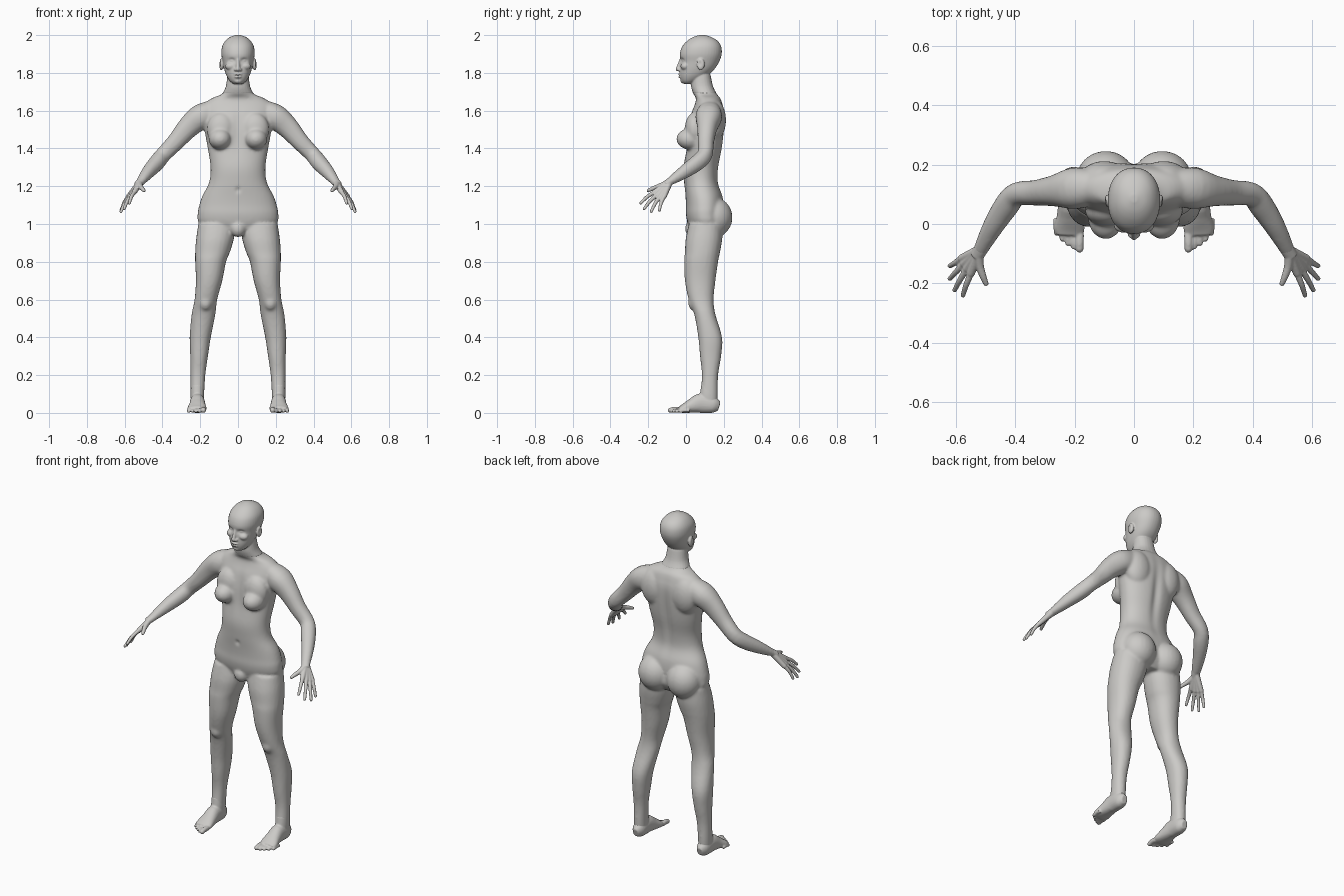
import bpy
import bmesh
from math import cos, sin, exp, pi, copysign
from mathutils import Vector, Matrix

default_cube = bpy.data.objects.get("Cube")
if default_cube:
    bpy.data.objects.remove(default_cube, do_unlink=True)

# One plain grey clay material
clay = bpy.data.materials.new("warm grey clay")
clay.use_nodes = True
clay.diffuse_color = (0.6, 0.59, 0.57, 1)
shader = next(n for n in clay.node_tree.nodes if n.type == "BSDF_PRINCIPLED")
shader.inputs["Base Color"].default_value = clay.diffuse_color
shader.inputs["Roughness"].default_value = 0.7


def spline(rows, steps=4):
    """Smoothly interpolate section rows."""
    p = [Vector(r) for r in rows]
    p = [p[0]] + p + [p[-1]]
    out = []
    for a, b, c, d in zip(p, p[1:], p[2:], p[3:]):
        for i in range(steps):
            t = i / steps
            out.append(b + (c - a) * (t / 2)
                       + (a * 2 - b * 5 + c * 4 - d) * (t * t / 2)
                       + (b * 3 - a - c * 3 + d) * (t ** 3 / 2))
    return out + [p[-1]]


def tube(bm, rows, level=False, sides=24):
    """Loft oval sections (x, y, z, width radius, depth radius)."""
    rows = spline(rows)
    rings = []
    for i, row in enumerate(rows):
        before, after = rows[max(i - 1, 0)], rows[min(i + 1, len(rows) - 1)]
        n = Vector((0, 0, 1)) if level else (after - before).to_3d().normalized()
        ref = Vector((0, 1, 0)) if level else Vector((0, 0, 1))
        v = (ref - n * ref.dot(n)).normalized()
        u = v.cross(n)
        ring = []
        for k in range(sides):
            c, s = cos(2 * pi * k / sides), sin(2 * pi * k / sides)
            c, s = (copysign(abs(q) ** 0.92, q) for q in (c, s))
            ring.append(bm.verts.new(row.to_3d() + u * (c * row[3]) + v * (s * row[4])))
        rings.append(ring)
    for a, b in zip(rings, rings[1:]):
        for k in range(sides):
            j = (k + 1) % sides
            bm.faces.new((a[k], a[j], b[j], b[k]))
    bm.faces.new(rings[0][::-1])
    bm.faces.new(rings[-1])


def blob(bm, centre, radii):
    matrix = Matrix.Translation(centre) @ Matrix.Diagonal((*radii, 1))
    bmesh.ops.create_uvsphere(bm, u_segments=24, v_segments=16, radius=1, matrix=matrix)


def digit(bm, points, radius, tip):
    """Finger or toe with a rounded end."""
    last = len(points) - 1
    tube(bm, [(*p, *[radius + (tip - radius) * i / last] * 2)
              for i, p in enumerate(points)], sides=12)
    blob(bm, points[-1], [tip] * 3)


def flip(bm, geom):
    bmesh.ops.scale(bm, vec=(-1, 1, 1), verts=[g for g in geom if isinstance(g, bmesh.types.BMVert)])
    bmesh.ops.reverse_faces(bm, faces=[g for g in geom if isinstance(g, bmesh.types.BMFace)])


def mirror(bm):
    whole = bm.verts[:] + bm.edges[:] + bm.faces[:]
    flip(bm, bmesh.ops.duplicate(bm, geom=whole)["geom"])


def push(mesh, centre, reach, offset):
    """Soft sculpting stroke."""
    centre, offset = Vector(centre), Vector(offset)
    for v in mesh.vertices:
        d = sum(((a - b) / r) ** 2 for a, b, r in zip(v.co, centre, reach))
        if d < 9:
            v.co += offset * exp(-d)


def finish(name, bm, voxel, smoothing):
    """Fuse the overlapping forms into one skin."""
    mesh = bpy.data.meshes.new(name)
    bm.to_mesh(mesh)
    bm.free()
    obj = bpy.data.objects.new(name, mesh)
    bpy.context.collection.objects.link(obj)
    remesh = obj.modifiers.new("fuse", "REMESH")
    remesh.mode = "VOXEL"
    remesh.voxel_size = voxel
    relax = obj.modifiers.new("relax", "SMOOTH")
    relax.factor = 0.5
    relax.iterations = smoothing
    bpy.context.view_layer.update()
    graph = bpy.context.evaluated_depsgraph_get()
    skin = bpy.data.meshes.new_from_object(obj.evaluated_get(graph))
    obj.modifiers.clear()
    obj.data = skin
    skin.name = name
    skin.materials.clear()
    skin.materials.append(clay)
    skin.shade_smooth()
    return skin


# Body: one leg, arm, breast and buttock, mirrored, then the torso
bm = bmesh.new()
tube(bm, [(.11, .105, 1.0, .1, .09), (.122, .095, .92, .1, .097),
          (.135, .087, .85, .092, .093), (.145, .08, .8, .082, .09),
          (.153, .075, .7, .07, .081), (.17, .08, .6, .06, .066),
          (.183, .1, .52, .063, .056), (.2, .128, .4, .056, .063),
          (.206, .13, .3, .047, .056), (.212, .127, .2, .039, .043),
          (.215, .122, .1, .036, .046), (.215, .12, .04, .034, .045)], level=True)
blob(bm, (.172, .045, .585), (.035, .034, .045))
tube(bm, [(.13, .125, 1.585, .06, .07), (.2, .12, 1.565, .07, .068),
          (.265, .112, 1.51, .053, .058), (.33, .105, 1.435, .043, .047),
          (.395, .1, 1.368, .04, .042), (.43, .06, 1.325, .042, .042),
          (.475, -.01, 1.275, .035, .035), (.515, -.085, 1.225, .025, .021),
          (.522, -.1, 1.217, .021, .017)])
blob(bm, (.095, .022, 1.45), (.06, .073, .056))
blob(bm, (.09, .045, 1.5), (.075, .052, .09))
blob(bm, (.095, .15, 1.035), (.1, .096, .105))
blob(bm, (.1, .15, 1.55), (.085, .062, .11))
mirror(bm)
torso = [(.95, .1, .08, .07), (1.0, .105, .2, .095), (1.05, .1, .214, .1),
         (1.1, .1, .205, .1), (1.15, .095, .188, .098), (1.22, .08, .153, .09),
         (1.3, .08, .145, .093), (1.4, .097, .16, .095), (1.5, .105, .178, .098),
         (1.58, .115, .19, .09), (1.63, .12, .185, .075), (1.665, .118, .14, .065),
         (1.69, .1, .082, .062), (1.73, .085, .064, .058), (1.79, .08, .056, .05)]
tube(bm, [(0, y, z, w, d) for z, y, w, d in torso], level=True, sides=40)
blob(bm, (0, .035, .975), (.042, .04, .045))
body = finish("body", bm, .008, 6)
push(body, (0, .2, 1.4), (.025, .07, .17), (0, -.012, 0))
push(body, (0, 0, 1.5), (.025, .05, .1), (0, .008, 0))
push(body, (0, -.015, 1.18), (.012, .03, .014), (0, .008, 0))

# Head: skull and neck lofts, ears and facial features
bm = bmesh.new()
for x in (-1, 1):
    blob(bm, (x * .088, .078, 1.845), (.012, .021, .032))
    blob(bm, (x * .012, -.036, 1.817), (.009, .011, .008))
    blob(bm, (x * .036, -.004, 1.835), (.032, .025, .022))
skull = [(1.742, .01, .024, .022), (1.757, .02, .043, .045), (1.785, .04, .061, .073),
         (1.82, .059, .073, .092), (1.86, .073, .081, .103), (1.9, .078, .088, .111),
         (1.94, .083, .084, .103), (1.97, .087, .067, .08), (1.99, .086, .042, .047),
         (2.001, .086, .01, .012)]
tube(bm, [(0, y, z, w, d) for z, y, w, d in skull], level=True, sides=40)
tube(bm, [(0, y, z, w, d) for z, y, w, d in torso[-3:]], level=True)
digit(bm, [(0, -.026, 1.875), (0, -.035, 1.845), (0, -.043, 1.82)], .007, .012)
blob(bm, (0, -.03, 1.792), (.022, .013, .006))
blob(bm, (0, -.029, 1.779), (.02, .012, .007))
blob(bm, (0, -.015, 1.758), (.022, .014, .014))
head = finish("head", bm, .004, 5)
for x in (-1, 1):
    push(head, (x * .033, -.022, 1.866), (.017, .025, .011), (0, .012, 0))
    push(head, (x * .034, -.015, 1.865), (.01, .025, .006), (0, -.007, 0))
    push(head, (x * .099, .073, 1.85), (.02, .01, .016), (-x * .007, 0, 0))
push(head, (0, -.04, 1.7855), (.018, .02, .003), (0, .004, 0))

# Hands and feet, one pass for each side
wrist = Vector((.515, -.085, 1.225))
fingers = [((.548, -.165, 1.17), (.575, -.24, 1.11)),
           ((.562, -.15, 1.157), (.603, -.222, 1.08)),
           ((.572, -.133, 1.15), (.619, -.184, 1.066)),
           ((.579, -.115, 1.147), (.619, -.141, 1.073))]
for side, sign in (("left", 1), ("right", -1)):
    bm = bmesh.new()
    for knuckle, tip in fingers:
        knuckle, tip = Vector(knuckle), Vector(tip)
        root = wrist + (knuckle - wrist) * .12
        digit(bm, [root, root.lerp(knuckle, .5), knuckle], .017, .0135)
        bend = knuckle.lerp(tip, .5) + Vector((.003, -.003, .004))
        digit(bm, [knuckle, bend, tip], .0115, .008)
    digit(bm, [(.522, -.1, 1.217), (.519, -.14, 1.2), (.508, -.175, 1.188),
               (.498, -.2, 1.177)], .017, .009)
    tube(bm, [(.495, -.047, 1.25, .026, .023), (*wrist, .024, .02),
              (.53, -.11, 1.208, .022, .018)])
    if sign < 0:
        flip(bm, bm.verts[:] + bm.faces[:])
    finish(side + "_hand", bm, .0035, 3)

    bm = bmesh.new()
    tube(bm, [(.215, .176, .035, .018, .024), (.215, .145, .043, .036, .043),
              (.215, .08, .052, .039, .052), (.215, .03, .038, .044, .038),
              (.217, -.012, .024, .051, .024), (.218, -.036, .018, .046, .016)])
    tube(bm, [(.215, .122, .15, .034, .041), (.215, .12, .1, .036, .046),
              (.215, .115, .04, .034, .045)], level=True)
    for i in range(5):
        r = .015 if i == 0 else .0115 - i * .0004
        x = .183 + i * .0195
        y = -.083 + i * .005 + i * i * .002
        digit(bm, [(x, y + .05, r + .004), (x, y + .02, r + .004), (x, y, r)], r, r * .9)
    if sign < 0:
        flip(bm, bm.verts[:] + bm.faces[:])
    foot = finish(side + "_foot", bm, .0045, 3)
    for v in foot.vertices:
        v.co.z = max(v.co.z - .001, 0)
